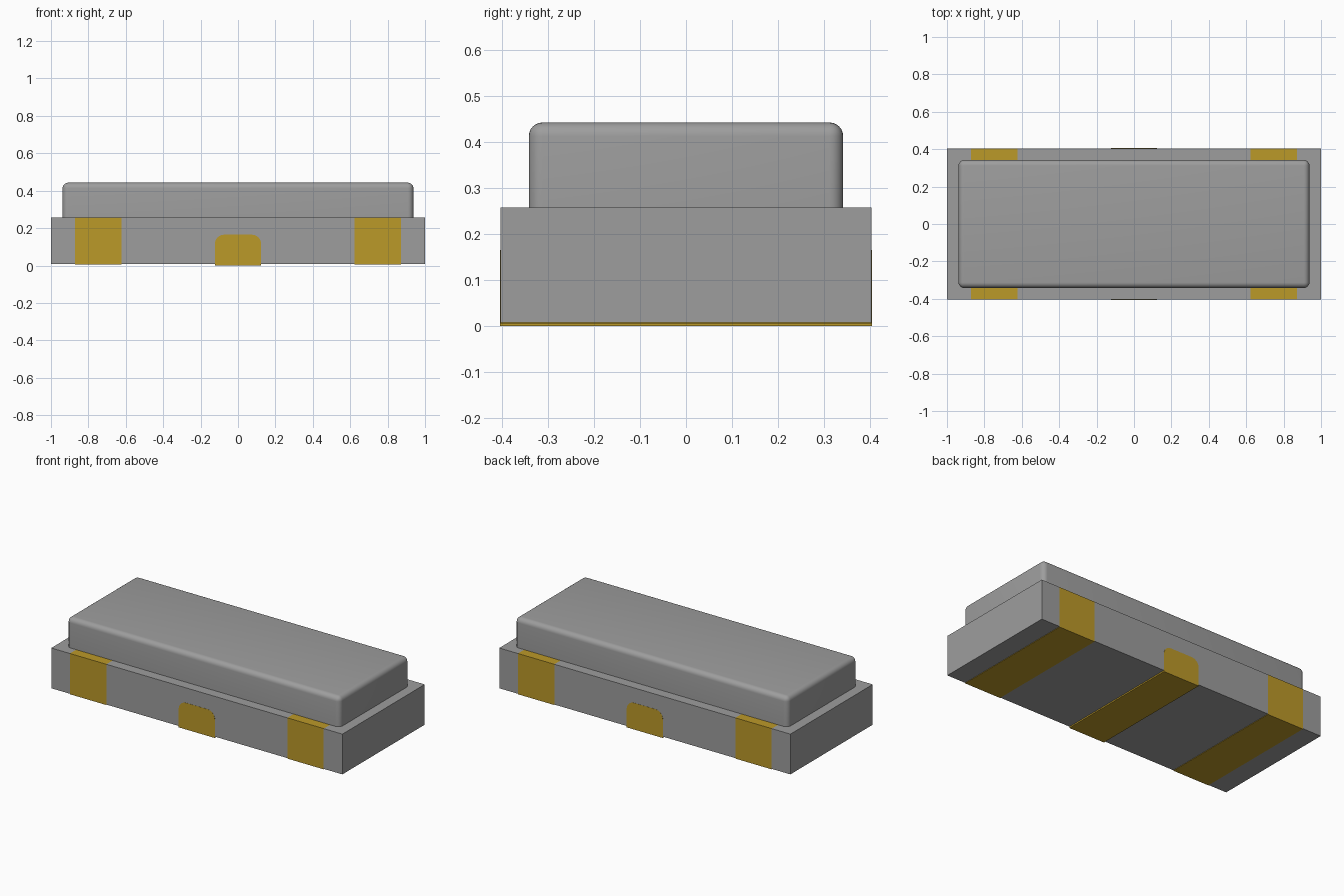
import bpy, bmesh, math
from mathutils import Vector

old = bpy.data.objects.get("Cube")
if old:
    bpy.data.objects.remove(old, do_unlink=True)


def material(name, rgb):
    m = bpy.data.materials.new(name)
    m.use_nodes = True
    col = (*rgb, 1.0)
    m.diffuse_color = col
    m.node_tree.nodes["Principled BSDF"].inputs["Base Color"].default_value = col
    return m


GREY = material("package grey", (0.34, 0.34, 0.34))
GOLD = material("contact gold", (0.50, 0.32, 0.022))


def finish(bm, name, *mats):
    bmesh.ops.recalc_face_normals(bm, faces=bm.faces[:])
    me = bpy.data.meshes.new(name)
    bm.to_mesh(me)
    bm.free()
    for m in mats:
        me.materials.append(m)
    ob = bpy.data.objects.new(name, me)
    bpy.context.collection.objects.link(ob)
    return ob


def box(x0, x1, y, z0, z1):
    """Box symmetric in y."""
    bm = bmesh.new()
    bmesh.ops.create_cube(bm, size=1)
    for v in bm.verts:
        v.co = Vector(((x0 + x1) / 2 + v.co.x * (x1 - x0),
                       v.co.y * 2 * y, (z0 + z1) / 2 + v.co.z * (z1 - z0)))
    return bm


HALF_Y, BASE_Z, TOP_Z = 0.404, 0.008, 0.258
BAND_IN, BAND_OUT = 0.622, 0.872

# Base block, cut across so the wrap-around contact bands are its own faces
bm = box(-1, 1, HALF_Y, BASE_Z, TOP_Z)
for x in (-BAND_OUT, -BAND_IN, BAND_IN, BAND_OUT):
    bmesh.ops.bisect_plane(bm, geom=bm.verts[:] + bm.edges[:] + bm.faces[:],
                           plane_co=(x, 0, 0), plane_no=(1, 0, 0))
for f in bm.faces:
    f.material_index = int(BAND_IN < abs(f.calc_center_median().x) < BAND_OUT)
finish(bm, "base_block", GREY, GOLD)

# Lid with rounded upright and top edges
bm = box(-0.938, 0.938, 0.342, TOP_Z, 0.443)
edges = [e for e in bm.edges if max(v.co.z for v in e.verts) > 0.4]
bmesh.ops.bevel(bm, geom=edges, offset=0.03, segments=6, profile=0.5, affect='EDGES')
lid = finish(bm, "lid", GREY)
bpy.ops.object.select_all(action='DESELECT')
lid.select_set(True)
bpy.context.view_layer.objects.active = lid
bpy.ops.object.shade_smooth_by_angle(angle=math.radians(35))

# Thin outer pads under the base
for side, s in (("left", 1), ("right", -1)):
    x0, x1 = sorted((s * BAND_IN, s * BAND_OUT))
    finish(box(x0, x1, HALF_Y, 0.005, BASE_Z), side + "_bottom_pad", GOLD)

# Centre contact: round-shouldered strip showing at the front, back and underside
W, H, R = 0.124, 0.165, 0.05
profile = [(-W, 0), (W, 0)]
for cx, start in ((W - R, 0), (R - W, 90)):
    for i in range(9):
        a = math.radians(start + 90 * i / 8)
        profile.append((cx + R * math.cos(a), H - R + R * math.sin(a)))
bm = bmesh.new()
face = bm.faces.new([bm.verts.new((x, -HALF_Y - 0.001, z)) for x, z in profile])
ext = bmesh.ops.extrude_face_region(bm, geom=[face])
bmesh.ops.translate(bm, vec=(0, 2 * HALF_Y + 0.002, 0),
                    verts=[v for v in ext["geom"] if isinstance(v, bmesh.types.BMVert)])
finish(bm, "centre_contact", GOLD)
